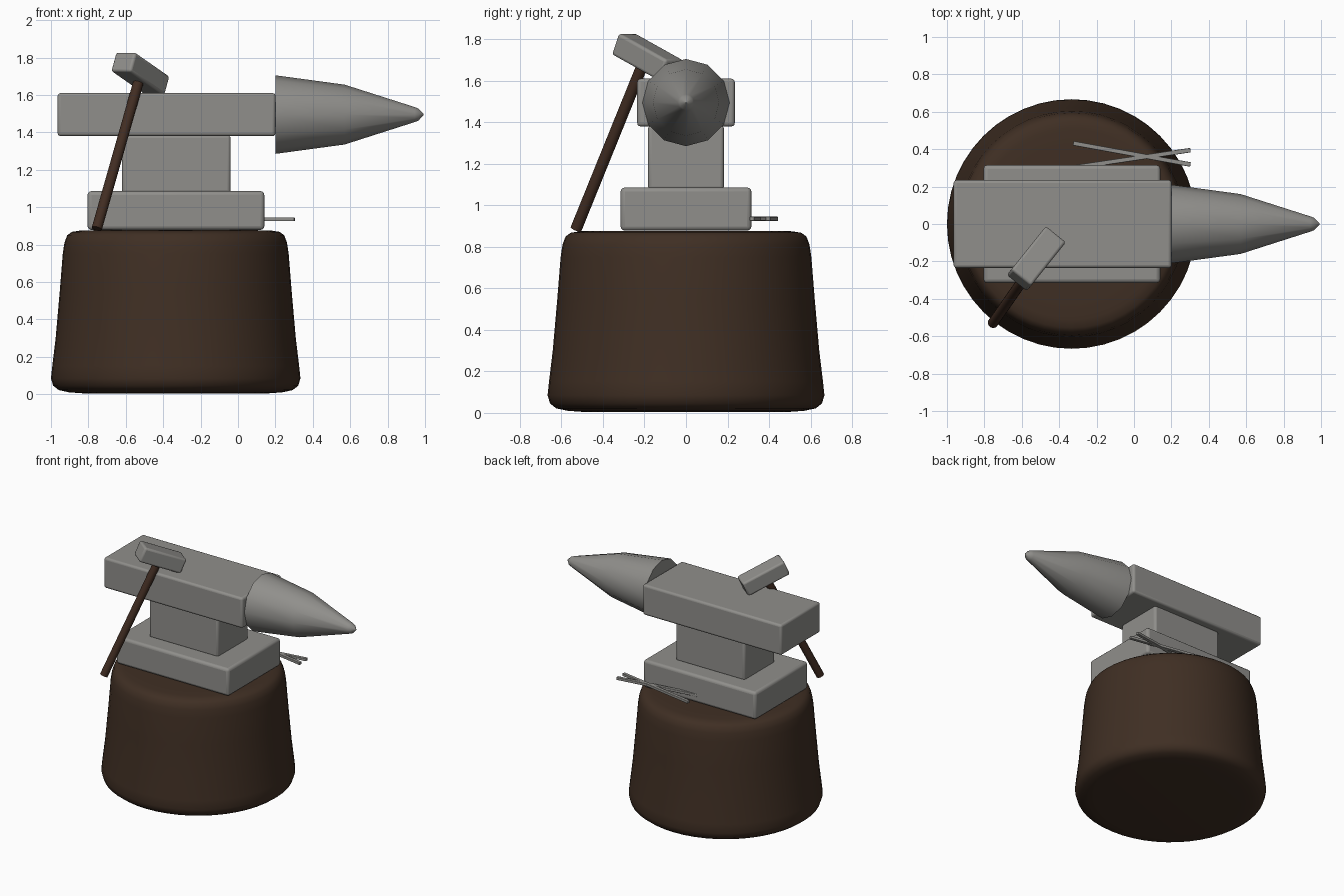
import bpy, bmesh, math
from mathutils import Vector, Matrix

cube = bpy.data.objects.get("Cube")
if cube:
    bpy.data.objects.remove(cube, do_unlink=True)


def material(name, rgb):
    m = bpy.data.materials.new(name)
    m.use_nodes = True
    m.diffuse_color = (*rgb, 1)
    bsdf = next(n for n in m.node_tree.nodes if n.type == 'BSDF_PRINCIPLED')
    bsdf.inputs["Base Color"].default_value = (*rgb, 1)
    return m


STEEL = material("grey steel", (0.28, 0.275, 0.26))
BARK = material("dark brown wood", (0.05, 0.028, 0.017))
HANDLE = material("reddish brown wood", (0.053, 0.026, 0.016))


def finish(name, bm, mat, angle=35, bevel=0, segments=3):
    bmesh.ops.recalc_face_normals(bm, faces=bm.faces)
    mesh = bpy.data.meshes.new(name)
    bm.to_mesh(mesh)
    bm.free()
    mesh.materials.append(mat)
    ob = bpy.data.objects.new(name, mesh)
    bpy.context.collection.objects.link(ob)
    bpy.ops.object.select_all(action='DESELECT')
    ob.select_set(True)
    bpy.context.view_layer.objects.active = ob
    if bevel:
        mod = ob.modifiers.new("Bevel", 'BEVEL')
        mod.width = bevel
        mod.segments = segments
    bpy.ops.object.shade_smooth_by_angle(angle=math.radians(angle))
    return ob


def box(name, size, centre, bevel, axes=None):
    """Rounded block; axes gives its own x, y, z directions."""
    bm = bmesh.new()
    bmesh.ops.create_cube(bm, size=1)
    rot = Matrix(axes).transposed().to_4x4() if axes else Matrix()
    scale = Matrix.Diagonal((*size, 1))
    bm.transform(Matrix.Translation(centre) @ rot @ scale)
    return finish(name, bm, STEEL, bevel=bevel)


def turned(name, profile, sides, mat, place, angle):
    """Closed solid turned around z from (radius, height) rings."""
    bm = bmesh.new()
    rings = []
    for r, z in profile:
        rings.append([bm.verts.new((r * math.cos(2 * math.pi * i / sides),
                                    r * math.sin(2 * math.pi * i / sides), z))
                      for i in range(sides)])
    for a, b in zip(rings, rings[1:]):
        for i in range(sides):
            j = (i + 1) % sides
            bm.faces.new((a[i], a[j], b[j], b[i]))
    bm.faces.new(rings[0][::-1])
    bm.faces.new(rings[-1])
    bm.transform(place)
    return finish(name, bm, mat, angle)


def span(start, end):
    """Matrix carrying z = 0..length onto the line from start to end."""
    start, end = Vector(start), Vector(end)
    return Matrix.Translation(start) @ (end - start).to_track_quat('Z', 'Y').to_matrix().to_4x4()


# Wooden stump with rounded rims
turned("stump",
       [(0.50, 0.005), (0.57, 0.01), (0.625, 0.022), (0.655, 0.045), (0.667, 0.085),
        (0.66, 0.15), (0.642, 0.30), (0.62, 0.55), (0.604, 0.75), (0.595, 0.81),
        (0.58, 0.85), (0.555, 0.868), (0.51, 0.875), (0.42, 0.877)],
       48, BARK, Matrix.Translation((-0.333, 0, 0)), 60)

# Anvil blocks
box("anvil_base", (0.945, 0.63, 0.207), (-0.332, 0, 0.982), 0.02)
box("anvil_waist", (0.58, 0.365, 0.31), (-0.33, 0, 1.23), 0.016)
box("anvil_body", (1.165, 0.47, 0.23), (-0.382, 0, 1.495), 0.016)

# Horn
turned("anvil_horn", [(0.21, 0), (0.16, 0.37), (0.04, 0.745), (0.032, 0.765), (0.002, 0.793)],
       12, STEEL, span((0.2, 0, 1.495), (1, 0, 1.495)), 40)

# Hammer leaning on the anvil
head_long = Vector((0.573, 0.716, -0.40)).normalized()
head_side = head_long.cross(Vector((0, 0, 1))).normalized()
head_up = head_side.cross(head_long)
box("hammer_head", (0.325, 0.137, 0.112), (-0.522, -0.185, 1.713), 0.014,
    (head_long, -head_side, head_up))
foot, top = Vector((-0.755, -0.53, 0.885)), Vector((-0.532, -0.212, 1.67))
turned("hammer_handle", [(0.028, 0), (0.028, (top - foot).length)], 16, HANDLE, span(foot, top), 40)

# Tongs: two crossed flat bars
for name, a, b in (("tong_bar_left", (-0.325, 0.432), (0.302, 0.318)),
                   ("tong_bar_right", (-0.325, 0.302), (0.302, 0.395))):
    a, b = Vector((*a, 0.935)), Vector((*b, 0.935))
    along = (b - a).normalized()
    box(name, ((b - a).length, 0.024, 0.02), (a + b) / 2, 0.003,
        (along, Vector((0, 0, 1)).cross(along), Vector((0, 0, 1))))
